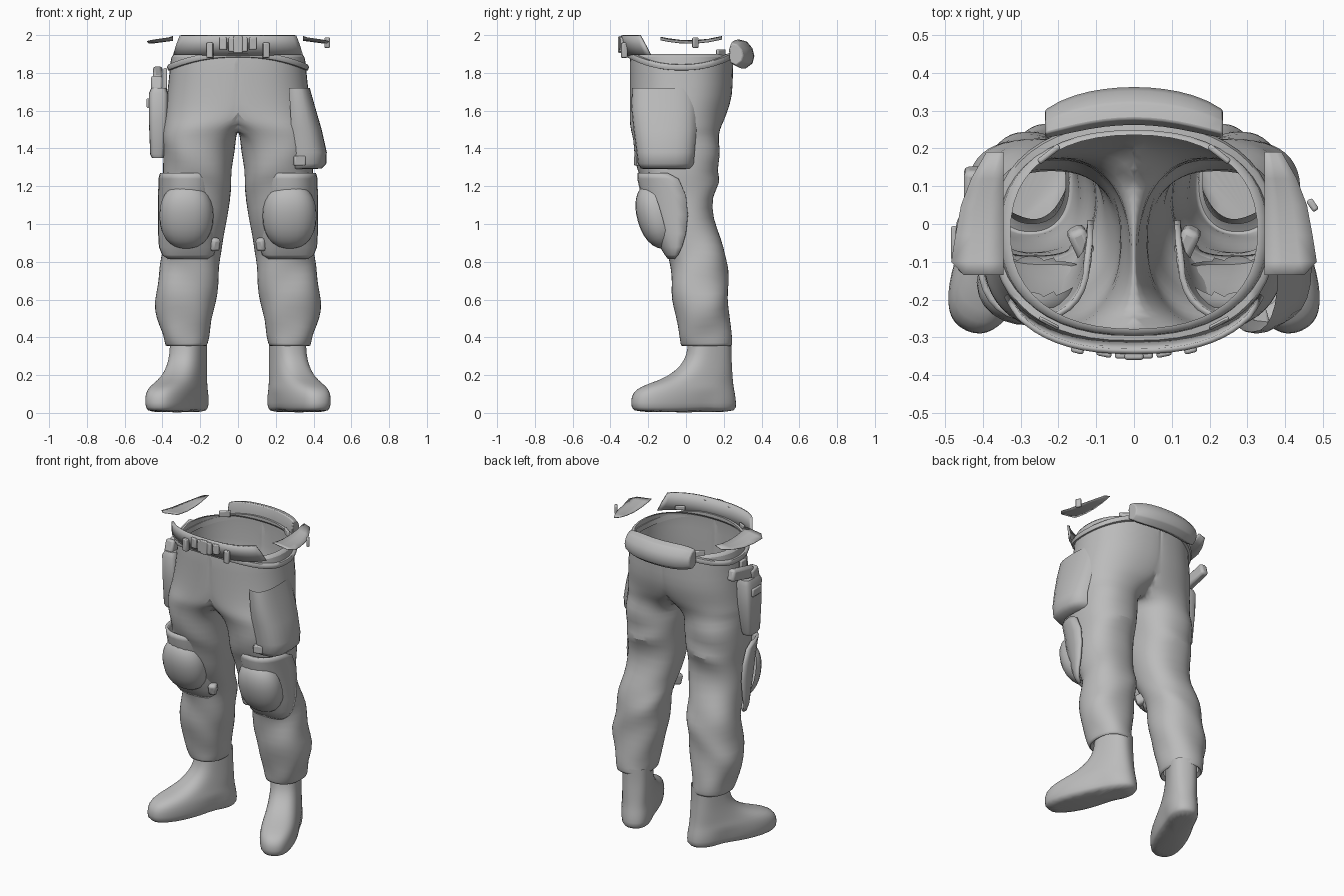
import bpy, bmesh, math
from math import sin, cos, pi, radians
from mathutils import Vector, Matrix

old = bpy.data.objects.get("Cube")
if old:
    bpy.data.objects.remove(old, do_unlink=True)

grey = bpy.data.materials.new("plain grey")
grey.use_nodes = True
tone = (0.5, 0.5, 0.5, 1)
grey.diffuse_color = tone
grey.node_tree.nodes["Principled BSDF"].inputs["Base Color"].default_value = tone


def power(v, p):
    return math.copysign(abs(v) ** (2 / p), v)


def ring(z, x0, x1, y0, y1, n=24, p=2.3):
    """Horizontal rounded outline filling the given bounds."""
    return [Vector(((x0 + x1) / 2 + (x1 - x0) / 2 * power(cos(a), p),
                    (y0 + y1) / 2 + (y1 - y0) / 2 * power(sin(a), p), z))
            for a in (2 * pi * i / n for i in range(n))]


def finish(name, bm, mirror=False, subdiv=0, thick=0, bevel=0, angle=40):
    bmesh.ops.recalc_face_normals(bm, faces=bm.faces)
    mesh = bpy.data.meshes.new(name)
    bm.to_mesh(mesh)
    bm.free()
    mesh.materials.append(grey)
    ob = bpy.data.objects.new(name, mesh)
    bpy.context.collection.objects.link(ob)
    bpy.ops.object.select_all(action='DESELECT')
    ob.select_set(True)
    bpy.context.view_layer.objects.active = ob
    bpy.ops.object.shade_smooth_by_angle(angle=radians(angle))
    if thick:
        m = ob.modifiers.new("thickness", 'SOLIDIFY')
        m.thickness, m.offset = thick, 0
    if bevel:
        m = ob.modifiers.new("soft edges", 'BEVEL')
        m.width, m.segments = bevel, 2
    if mirror:
        ob.modifiers.new("both sides", 'MIRROR').merge_threshold = 0.002
    if subdiv:
        m = ob.modifiers.new("smooth", 'SUBSURF')
        m.levels = m.render_levels = subdiv


def loft(rings, closed=True, wrap=False, caps=(False, False)):
    """Skin a list of equal-length point rows."""
    bm = bmesh.new()
    rows = [[bm.verts.new(p) for p in r] for r in rings]
    n = len(rows[0])
    pairs = list(zip(rows, rows[1:])) + ([(rows[-1], rows[0])] if wrap else [])
    for a, b in pairs:
        for i in range(n if closed else n - 1):
            j = (i + 1) % n
            bm.faces.new((a[i], a[j], b[j], b[i]))
    for cap, row in zip(caps, (rows[0], rows[-1])):
        if cap:
            bm.faces.new(row)
    return bm


def box(name, centre, size, turn=0, tilt=0, bevel=0.006, mirror=False):
    bm = bmesh.new()
    bmesh.ops.create_cube(bm, size=1)
    m = (Matrix.Translation(centre) @ Matrix.Rotation(radians(turn), 4, 'Z')
         @ Matrix.Rotation(radians(tilt), 4, 'X') @ Matrix.Diagonal((*size, 1)))
    bmesh.ops.transform(bm, matrix=m, verts=bm.verts)
    finish(name, bm, mirror=mirror, bevel=bevel)


# Trousers: one leg plus half of the hips, mirrored and welded at the middle
leg = [(1.9, -.33, .33, -.28, .238), (1.9, -.36, .36, -.3, .255),
       (1.8, -.36, .365, -.3, .25), (1.68, -.35, .38, -.3, .25),
       (1.59, -.3, .39, -.3, .22), (1.54, -.18, .395, -.3, .2),
       (1.5, -.06, .4, -.295, .18),
       (1.45, .008, .4, -.285, .165), (1.38, .02, .4, -.275, .19),
       (1.28, .03, .395, -.255, .165), (1.22, .033, .395, -.235, .185),
       (1.14, .045, .39, -.21, .14), (1.02, .052, .39, -.17, .145),
       (.92, .08, .395, -.125, .185), (.84, .09, .405, -.09, .215),
       (.77, .095, .412, -.08, .228), (.68, .105, .425, -.08, .222),
       (.6, .115, .45, -.075, .225), (.5, .137, .427, -.055, .23),
       (.42, .152, .4, -.04, .24), (.36, .16, .388, -.03, .247),
       (.35, .17, .38, -.025, .24), (.37, .18, .36, 0, .225)]
rows = []
for k, spec in enumerate(leg):
    row = ring(*spec)
    mid = sum(row, Vector()) / len(row)
    for i, p in enumerate(row):
        if 6 < k < 20:   # cloth folds
            away = (p - mid).normalized()
            p += away * 0.008 * sin(i * pi / 4 + k * 2.2)
            p.z += 0.012 * sin(i * pi / 6 + k)
        p.x = max(p.x, 0)
    rows.append(row)
bm = loft(rows)
inner = [f for f in bm.faces if all(v.co.x < 0.0005 for v in f.verts)]
bmesh.ops.delete(bm, geom=inner, context='FACES')
finish("trousers", bm, mirror=True, subdiv=1, angle=60)

# Boots: flat-soled outlines stacked along the ankle, toes turned out
boot = [(0, -.135, .43, .09), (.025, -.15, .448, .107), (.08, -.145, .45, .112),
        (.125, -.135, .425, .107), (.155, -.13, .345, .1), (.19, -.125, .235, .095),
        (.25, -.12, .155, .09), (.31, -.115, .12, .088), (.39, -.115, .112, .088)]
turn = Matrix.Translation((.262, .125, 0)) @ Matrix.Rotation(radians(24), 4, 'Z')
rows = []
for z, back, front, w in boot:
    row = ring(z, -w, w, -front, -back, p=2.6)
    for p in row:
        along = -p.y
        if z < .1:   # narrow waist and raised arch of the sole
            pinch = math.exp(-((along - .06) / .07) ** 2)
            p.x *= 1 - .15 * pinch
            p.z += .018 * pinch if z < .01 else 0
    rows.append([turn @ p for p in row])
finish("boots", loft(rows, caps=(True, False)), mirror=True, subdiv=1, angle=60)

# Knee guards: curved backing, domed cap, inner buckle lump
backing = [(1.27, -.25, -.1, .14), (1.24, -.25, -.04, .148), (1.15, -.23, 0, .15),
           (1.05, -.205, .01, .15), (.95, -.165, 0, .15), (.88, -.13, -.02, .146),
           (.84, -.105, -.04, .13), (.82, -.09, -.06, .1)]
rows = []
for z, front, side, w in backing:
    rows.append([Vector((.265 + w * power(sin(t), 2.3),
                         side + (front - side) * power(cos(t), 2.3), z))
                 for t in (pi * (i / 14 - .5) for i in range(15))])
finish("knee_backing", loft(rows, closed=False), mirror=True, thick=.016)

bm = bmesh.new()
bmesh.ops.create_uvsphere(bm, u_segments=24, v_segments=14, radius=1)
for v in bm.verts:
    v.co.x, v.co.z = power(v.co.x, 2.3), power(v.co.z, 2.2)
dome = [v for v in bm.verts if v.co.y > 0.3]   # back is buried in the knee
bmesh.ops.delete(bm, geom=dome, context='VERTS')
m = (Matrix.Translation((.273, -.155, 1.043)) @ Matrix.Rotation(radians(16), 4, 'X')
     @ Matrix.Diagonal((.143, .104, .178, 1)))
bmesh.ops.transform(bm, matrix=m, verts=bm.verts)
finish("knee_cap", bm, mirror=True, angle=80)
box("knee_buckle", (.135, -.06, .9), (.05, .11, .07), turn=-25, tilt=15, bevel=.015, mirror=True)

# Left thigh pocket: only the outer wall, blended into the cloth at its ends
pocket = [(1.29, .25, .4, -.22, .02), (1.295, .25, .445, -.24, .03),
          (1.32, .25, .468, -.255, .045), (1.38, .25, .47, -.262, .05),
          (1.5, .24, .443, -.278, .06), (1.62, .24, .408, -.29, .06),
          (1.72, .24, .38, -.285, .05)]
rows = []
for spec in pocket:
    row = ring(*spec, p=2.5)
    rows.append(row[-8:] + row[:6])
finish("thigh_pocket", loft(rows, closed=False), angle=60)
box("pocket_tab", (.325, -.25, 1.335), (.06, .04, .05), turn=15)

# Right thigh holster
holster = [(1.35, -.455, -.395, -.11, -.01), (1.37, -.465, -.39, -.12, 0),
           (1.55, -.472, -.37, -.13, .02), (1.69, -.472, -.37, -.135, .03),
           (1.72, -.46, -.38, -.12, .02)]
rows = [ring(*s, p=4) for s in holster]
finish("holster", loft(rows, caps=(True, True)))
box("holster_grip", (-.425, .04, 1.775), (.05, .22, .075), tilt=14, bevel=.015)
box("holster_catch", (-.43, -.07, 1.74), (.06, .07, .08), tilt=-15, bevel=.012)
box("holster_hanger", (-.385, -.04, 1.76), (.02, .06, .13))
box("holster_buckle", (-.476, -.05, 1.64), (.016, .09, .05))


# Waist strap, high at the front and drooping at the sides
def waist(a, grow=0):
    return Vector(((.356 + grow) * power(cos(a), 2.3),
                   -.024 + (.275 + grow) * power(sin(a), 2.3), 0))


rows = []
for i in range(48):
    a = 2 * pi * i / 48
    z = 1.9 - .07 * cos(a) ** 2
    rows.append([waist(a, g) + Vector((0, 0, z + h)) for g, h in
                 ((-.004, -.018), (.014, -.016), (.02, 0), (.014, .014), (-.004, .016))])
finish("waist_strap", loft(rows, wrap=True), angle=60)

# Front belt with slanted ends
rows = []
for z, spread, rx, ry in ((1.895, 60, .38, .285), (1.95, 55, .378, .3), (1.999, 50, .376, .312)):
    angles = [radians(-90 + spread * (i / 9 - 1)) for i in range(19)]
    rows.append([Vector((rx * power(cos(a), 2.5), -.025 + ry * power(sin(a), 2.5), z))
                 for a in angles])
finish("front_belt", loft(rows, closed=False), thick=.014)

# Buckle and keepers
box("buckle", (0, -.343, 1.95), (.1, .026, .075))
box("buckle_bar", (0, -.35, 1.95), (.05, .018, .09))
box("buckle_clasp", (.078, -.337, 1.955), (.04, .028, .065), turn=12, mirror=True)
box("belt_keeper", (.148, -.327, 1.92), (.034, .03, .08), turn=15, mirror=True)
box("front_belt_loop", (.225, -.262, 1.915), (.06, .012, .03), turn=28, mirror=True)
box("rear_belt_loop", (.225, .185, 1.905), (.07, .016, .04), turn=-38, mirror=True)

# Loose hip flaps beside the waist, with a clip on the left
edge = [(.19, .39), (.12, .43), (.05, .457), (-.03, .472), (-.1, .483), (-.135, .45)]
rows = []
for y, x in edge:
    sag = .022 * (1 - ((y - .02) / .17) ** 2)
    rows.append([Vector((.345 + (x - .345) * t, y, 1.993 - sag - .015 * t))
                 for t in (0, .33, .66, 1)])
finish("hip_flap", loft(rows, closed=False), mirror=True, thick=.004)
box("flap_clip", (.472, .05, 1.96), (.018, .035, .055), turn=35)

# Rear pouch: rounded section swept across the back of the waist
section = [(-.04, .03), (-.025, .078), (.02, .066), (.05, .03),
           (.06, -.01), (.05, -.05), (.01, -.08), (-.035, -.055)]
rows = []
for i in range(13):
    s = i / 6 - 1
    size = 1 - .25 * abs(s) ** 5
    rows.append([Vector((.235 * s, .302 + y * size - .045 * s * s, 1.9 + z * size))
                 for y, z in section])
finish("rear_pouch", loft(rows, caps=(True, True)), bevel=.006, angle=50)
